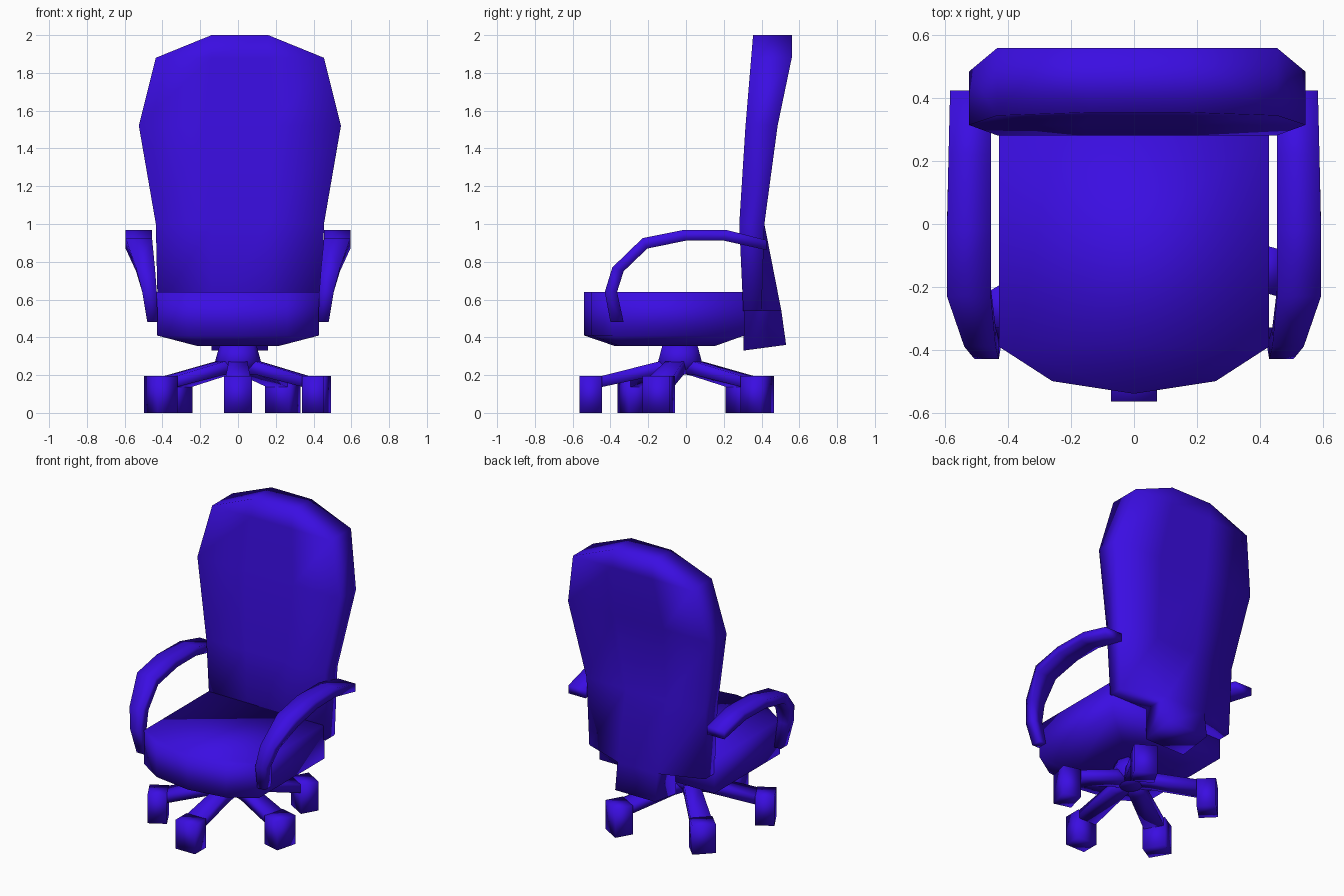
import bpy, bmesh
from math import radians, cos, sin, pi
from mathutils import Matrix

old = bpy.data.objects.get("Cube")
if old:
    bpy.data.objects.remove(old, do_unlink=True)

blue = bpy.data.materials.new("violet_blue")
blue.use_nodes = True
COLOUR = (0.043, 0.004, 0.76, 1)
blue.diffuse_color = COLOUR
blue.node_tree.nodes["Principled BSDF"].inputs["Base Color"].default_value = COLOUR


def finish(name, bm):
    """Turn a bmesh into a smooth-shaded blue object."""
    bmesh.ops.remove_doubles(bm, verts=bm.verts, dist=0.0005)
    bmesh.ops.recalc_face_normals(bm, faces=bm.faces)
    mesh = bpy.data.meshes.new(name)
    bm.to_mesh(mesh)
    bm.free()
    mesh.materials.append(blue)
    obj = bpy.data.objects.new(name, mesh)
    bpy.context.collection.objects.link(obj)
    bpy.ops.object.select_all(action='DESELECT')
    obj.select_set(True)
    bpy.context.view_layer.objects.active = obj
    bpy.ops.object.shade_smooth_by_angle(angle=radians(100))
    return obj


def loft(name, rings, matrix=Matrix()):
    """Skin a stack of equal-sized rings and cap both ends."""
    bm = bmesh.new()
    loops = [[bm.verts.new(matrix @ Matrix.Translation(p).translation) for p in r] for r in rings]
    n = len(rings[0])
    for a, b in zip(loops, loops[1:]):
        for i in range(n):
            j = (i + 1) % n
            bm.faces.new((a[i], a[j], b[j], b[i]))
    bm.faces.new(loops[0])
    bm.faces.new(loops[-1])
    return finish(name, bm)


# Seat cushion: rounded front, tapered underside
outline = [(-0.43, 0.31), (-0.43, -0.39), (-0.26, -0.5), (0, -0.54),
           (0.26, -0.5), (0.43, -0.39), (0.43, 0.31)]
under = [(x * 0.51, -0.115 + 0.63 * (y + 0.12), 0.355) for x, y in outline]
loft("seat", [under] + [[(x, y, z) for x, y in outline] for z in (0.41, 0.64)])

# Backrest: rows of (z, half width, inner half width, front y, back y at middle, back y at edge)
rows = [(0.345, 0.15, 0.15, 0.305, 0.53, 0.53),
        (0.54, 0.435, 0.15, 0.303, 0.505, 0.4),
        (1.0, 0.445, 0.15, 0.282, 0.415, 0.415),
        (1.52, 0.535, 0.18, 0.315, 0.485, 0.485),
        (1.88, 0.445, 0.15, 0.345, 0.56, 0.56),
        (2.0, 0.15, 0.15, 0.355, 0.56, 0.56)]
bm = bmesh.new()
front, back = [], []
for r, (z, w, m, yf, ym, ye) in enumerate(rows):
    tilt = 0.015 if r == 0 else 0
    front.append([bm.verts.new((x + 0.01, yf, z - tilt)) for x in (-w, -m, m, w)])
    back.append([bm.verts.new((x + 0.01, y, z + tilt))
                 for x, y in ((-w, ye), (-m, ym), (m, ym), (w, ye))])
twin = {f: b for fr, br in zip(front, back) for f, b in zip(fr, br)}
for r in range(len(rows) - 1):
    for c in ((1,) if r == 0 else range(3)):      # lowest row is only the centre bracket
        quad = [front[r][c], front[r][c + 1], front[r + 1][c + 1], front[r + 1][c]]
        bm.faces.new(quad)
        bm.faces.new([twin[v] for v in reversed(quad)])
for e in [e for e in bm.edges if e.is_boundary and e.verts[0] in twin and e.verts[1] in twin]:
    a, b = e.verts
    bm.faces.new((a, b, twin[b], twin[a]))
bmesh.ops.delete(bm, geom=[v for v in bm.verts if not v.link_faces], context='VERTS')
finish("backrest", bm)

# Armrests: flat bar as (outer y, outer z, inner y, inner z, inner x, outer x)
bar = [(0.425, 0.915, 0.425, 0.862, 0.455, 0.585),
       (0.22, 0.967, 0.2, 0.912, 0.455, 0.59),
       (-0.02, 0.967, 0, 0.912, 0.455, 0.595),
       (-0.23, 0.925, -0.205, 0.87, 0.455, 0.595),
       (-0.39, 0.77, -0.33, 0.75, 0.44, 0.54),
       (-0.43, 0.64, -0.365, 0.64, 0.43, 0.507),
       (-0.4, 0.48, -0.33, 0.48, 0.425, 0.48)]
for side, name in ((1, "left_armrest"), (-1, "right_armrest")):
    loft(name, [[(side * xi, yo, zo), (side * xo, yo, zo), (side * xo, yi, zi), (side * xi, yi, zi)]
                for yo, zo, yi, zi, xi, xo in bar])

# Central hub
HUB_Y = -0.032
loft("hub", [[(r * cos(k * pi / 5), HUB_Y + r * sin(k * pi / 5), z) for k in range(10)]
             for z, r in ((0.205, 0.07), (0.27, 0.122), (0.36, 0.097))])


def section(r, low, high, w):
    return [(r, -w, low), (r, w, low), (r, w, high), (r, -w, high)]


# Five spokes, each ending in a block foot
for k, reach in enumerate((0.473, 0.43, 0.473, 0.473, 0.473)):
    turn = Matrix.Translation((0, HUB_Y, 0)) @ Matrix.Rotation(radians(-90 + 75 * k), 4, 'Z')
    loft(f"spoke_{k + 1}", [section(0.02, 0.21, 0.285, 0.05),
                            section(0.12, 0.2, 0.27, 0.05),
                            section(reach - 0.05, 0.135, 0.193, 0.065)], turn)
    loft(f"foot_{k + 1}", [section(reach + d, 0, 0.195, 0.073) for d in (-0.06, 0.06)], turn)
